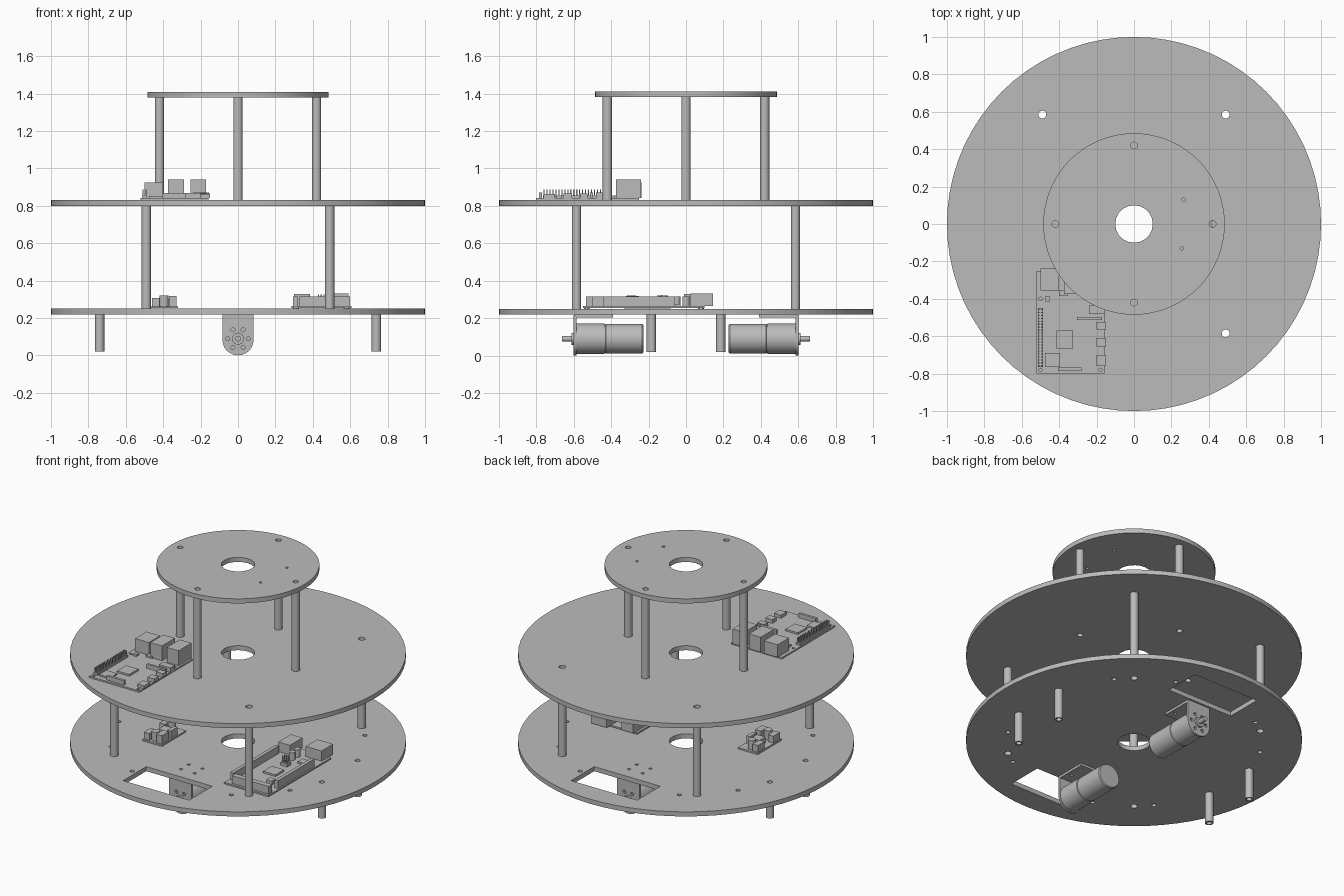
import bpy, bmesh, math
from mathutils import Matrix, Vector

cube = bpy.data.objects.get("Cube")
if cube:
    bpy.data.objects.remove(cube, do_unlink=True)

grey = bpy.data.materials.new("light_grey")
grey.use_nodes = True
grey.diffuse_color = (0.5, 0.5, 0.5, 1)
grey.node_tree.nodes["Principled BSDF"].inputs["Base Color"].default_value = (0.5, 0.5, 0.5, 1)


def finish(name, bm):
    """Turn a bmesh into a shaded grey object."""
    bmesh.ops.recalc_face_normals(bm, faces=bm.faces)
    mesh = bpy.data.meshes.new(name)
    bm.to_mesh(mesh)
    bm.free()
    mesh.materials.append(grey)
    mesh.shade_smooth()
    mesh.set_sharp_from_angle(angle=math.radians(30))
    obj = bpy.data.objects.new(name, mesh)
    bpy.context.collection.objects.link(obj)
    return obj


def add_box(bm, x, y, z):
    """Box from (low, high) pairs."""
    size = Vector((x[1] - x[0], y[1] - y[0], z[1] - z[0]))
    mid = Vector((sum(x), sum(y), sum(z))) / 2
    bmesh.ops.create_cube(bm, size=1, matrix=Matrix.Translation(mid) @ Matrix.Diagonal(size).to_4x4())


def add_cylinder(bm, x, y, z, radius, sides=24, turn=Matrix()):
    mid = Vector((x, y, sum(z) / 2))
    bmesh.ops.create_cone(bm, cap_ends=True, segments=sides, radius1=radius, radius2=radius,
                          depth=z[1] - z[0], matrix=Matrix.Translation(mid) @ turn)


def box(name, x, y, z):
    bm = bmesh.new()
    add_box(bm, x, y, z)
    return finish(name, bm)


def cylinder(name, x, y, z, radius, sides=24):
    bm = bmesh.new()
    add_cylinder(bm, x, y, z, radius, sides)
    return finish(name, bm)


def lathe(name, profile, matrix, closed=False, steps=32):
    """Spin a (radius, height) profile about local z."""
    bm = bmesh.new()
    verts = [bm.verts.new((r, 0, h)) for r, h in profile]
    edges = [bm.edges.new(pair) for pair in zip(verts, verts[1:])]
    if closed:
        edges.append(bm.edges.new((verts[-1], verts[0])))
    bmesh.ops.spin(bm, geom=verts + edges, axis=(0, 0, 1), cent=(0, 0, 0),
                   angle=math.tau, steps=steps, use_merge=True)
    bmesh.ops.remove_doubles(bm, verts=bm.verts, dist=0.0001)
    bm.transform(matrix)
    return finish(name, bm)


def tube(name, x, y, z, outer, inner):
    return lathe(name, [(inner, z[0]), (outer, z[0]), (outer, z[1]), (inner, z[1])],
                 Matrix.Translation((x, y, 0)), closed=True, steps=24)


def cut(obj, cutter_bm):
    """Subtract the cutter shapes and bake the result."""
    cutter = finish("cutter", cutter_bm)
    cutter.hide_render = True
    mod = obj.modifiers.new("holes", 'BOOLEAN')
    mod.object = cutter
    mod.solver = 'EXACT'
    graph = bpy.context.evaluated_depsgraph_get()
    baked = bpy.data.meshes.new_from_object(obj.evaluated_get(graph))
    obj.modifiers.clear()
    obj.data = baked
    baked.set_sharp_from_angle(angle=math.radians(30))
    bpy.data.objects.remove(cutter, do_unlink=True)


def deck(name, radius, z, holes, windows=()):
    """Round plate with a centre hole, (x, y, radius) holes and windows."""
    plate = cylinder(name, 0, 0, z, radius, 72)
    through = (z[0] - 0.05, z[1] + 0.05)
    bm = bmesh.new()
    add_cylinder(bm, 0, 0, through, 0.1, 20)
    for x, y, r in holes:
        add_cylinder(bm, x, y, through, r, 16)
    for x, y in windows:
        add_box(bm, x, y, through)
    cut(plate, bm)


# Positions shared by the posts and their holes
BOTTOM, MIDDLE, TOP = (0.22, 0.25), (0.8, 0.83), (1.38, 1.41)
lower = [(sx * 0.49, sy * 0.585) for sx in (-1, 1) for sy in (-1, 1)]
upper = [(0.42, 0), (-0.42, 0), (0, 0.42), (0, -0.42)]
feet = [(sx * 0.74, sy * 0.185) for sx in (-1, 1) for sy in (-1, 1)]
post_holes = [(x, y, 0.021) for x, y in lower]
upper_holes = [(x, y, 0.018) for x, y in upper]
ring = [(0.76 * math.cos(a), 0.76 * math.sin(a), 0.014)
        for a in map(math.radians, (41, 69, 122, 149, 221, 249, 302, 329))]
bracket_holes = [(sx * 0.05, sy * y, 0.01) for sx in (-1, 1) for sy in (-1, 1) for y in (0.44, 0.52)]

# Decks
deck("bottom_deck", 1, BOTTOM, post_holes + ring + bracket_holes + [(x, y, 0.016) for x, y in feet],
     [((-0.24, 0.24), (-0.85, -0.61)), ((-0.24, 0.24), (0.61, 0.85))])
deck("middle_deck", 1, MIDDLE, post_holes + upper_holes)
deck("top_deck", 0.485, TOP, upper_holes + [(0.265, 0.13, 0.009), (0.255, -0.13, 0.009)])

# Hollow posts and feet
for x, y in lower:
    tube("lower_post", x, y, (BOTTOM[1], MIDDLE[0]), 0.025, 0.021)
for x, y in upper:
    tube("upper_post", x, y, (MIDDLE[1], TOP[0]), 0.025, 0.018)
for x, y in feet:
    tube("foot", x, y, (0.02, BOTTOM[0]), 0.025, 0.016)

# Gear motors on L brackets, front and back
for side, word in ((-1, "front"), (1, "back")):
    outward = Matrix.Translation((0, 0, 0.09)) @ Matrix.Rotation(-side * math.pi / 2, 4, 'X')
    lathe(word + "_motor", [(0, 0.228), (0.074, 0.228), (0.079, 0.234), (0.079, 0.428), (0.076, 0.43),
                            (0.076, 0.434), (0.081, 0.436), (0.081, 0.586), (0, 0.586)], outward, steps=40)
    lathe(word + "_shaft", [(0, 0.58), (0.032, 0.58), (0.032, 0.612), (0.015, 0.612),
                            (0.015, 0.662), (0, 0.662)], outward, steps=20)
    # Upright tongue with a round lower end
    bm = bmesh.new()
    arc = [math.pi + math.pi * i / 20 for i in range(21)]
    outline = [(0.083 * math.cos(a), 0.084 + 0.083 * math.sin(a)) for a in arc]
    outline += [(0.083, 0.218), (-0.083, 0.218)]
    face = bm.faces.new([bm.verts.new((x, side * 0.586, z)) for x, z in outline])
    pushed = bmesh.ops.extrude_face_region(bm, geom=[face])["geom"]
    bmesh.ops.translate(bm, vec=(0, side * 0.014, 0),
                        verts=[v for v in pushed if isinstance(v, bmesh.types.BMVert)])
    tongue = finish(word + "_bracket_tongue", bm)
    bm = bmesh.new()
    for i in range(6):
        a = math.tau * i / 6
        add_cylinder(bm, 0.055 * math.cos(a), 0.09 + 0.055 * math.sin(a), (-1, 1), 0.011, 12)
    bm.transform(Matrix.Rotation(math.pi / 2, 4, 'X'))
    cut(tongue, bm)
    flange = box(word + "_bracket_flange", (-0.083, 0.083),
                 sorted((side * 0.39, side * 0.59)), (0.204, 0.219))
    bm = bmesh.new()
    for x, y, r in bracket_holes:
        add_cylinder(bm, x, y, (0.1, 0.3), r, 12)
    cut(flange, bm)


def components(prefix, base, parts):
    """Boxes standing on a board: name, x pair, y pair, height."""
    for name, x, y, height in parts:
        box(prefix + "_" + name, x, y, (base, base + height))


def pins(name, xs, y_range, count, z):
    bm = bmesh.new()
    for x in xs:
        for i in range(count):
            y = y_range[0] + (y_range[1] - y_range[0]) * i / (count - 1)
            add_box(bm, (x - 0.003, x + 0.003), (y - 0.003, y + 0.003), z)
    finish(name, bm)


# Computer board on the middle deck
board = box("computer_board", (-0.522, -0.157), (-0.8, -0.25), (0.832, 0.842))
bm = bmesh.new()
for x in (-0.5, -0.178):
    for y in (-0.78, -0.4):
        add_cylinder(bm, x, y, (0.8, 0.9), 0.009, 12)
cut(board, bm)
components("computer", 0.842, [
    ("network_port", (-0.5, -0.4), (-0.355, -0.237), 0.083),
    ("usb_port", (-0.375, -0.29), (-0.375, -0.24), 0.098),
    ("usb_port", (-0.255, -0.17), (-0.375, -0.24), 0.098),
    ("main_chip", (-0.415, -0.325), (-0.665, -0.57), 0.012),
    ("memory_chip", (-0.475, -0.395), (-0.765, -0.69), 0.01),
    ("audio_jack", (-0.24, -0.155), (-0.48, -0.435), 0.03),
    ("video_port", (-0.2, -0.15), (-0.565, -0.525), 0.025),
    ("video_port", (-0.2, -0.15), (-0.655, -0.61), 0.025),
    ("power_port", (-0.2, -0.15), (-0.76, -0.7), 0.02),
    ("camera_socket", (-0.305, -0.17), (-0.513, -0.498), 0.028),
    ("display_socket", (-0.405, -0.28), (-0.785, -0.768), 0.028),
    ("small_chip", (-0.475, -0.448), (-0.415, -0.388), 0.012),
    ("small_chip", (-0.4, -0.355), (-0.385, -0.355), 0.012),
    ("pin_header", (-0.514, -0.486), (-0.765, -0.45), 0.014)])
pins("computer_header_pins", (-0.507, -0.493), (-0.758, -0.457), 20, (0.85, 0.888))

# Controller board on the bottom deck
box("controller_board", (0.285, 0.607), (-0.55, 0.1), (0.255, 0.265))
components("controller", 0.265, [
    ("side_header", (0.295, 0.318), (-0.5, -0.03), 0.05),
    ("side_header", (0.575, 0.598), (-0.44, -0.06), 0.05),
    ("end_header", (0.33, 0.598), (-0.535, -0.5), 0.05),
    ("usb_port", (0.475, 0.59), (0.025, 0.145), 0.067),
    ("power_jack", (0.3, 0.385), (-0.01, 0.12), 0.063),
    ("main_chip", (0.4, 0.49), (-0.31, -0.22), 0.012),
    ("serial_chip", (0.49, 0.54), (-0.08, -0.03), 0.012),
    ("program_header", (0.42, 0.47), (-0.16, -0.12), 0.02),
    ("reset_button", (0.5, 0.54), (-0.42, -0.38), 0.025)])
pins("controller_program_pins", (0.43, 0.445, 0.46), (-0.15, -0.13), 2, (0.28, 0.325))
for y in (-0.05, 0.0):
    cylinder("controller_capacitor", 0.43, y, (0.265, 0.315), 0.02, 20)
for x in (0.31, 0.58):
    for y in (-0.53, 0.08):
        cylinder("controller_spacer", x, y, (0.25, 0.256), 0.015, 12)

# Motor driver board on the bottom deck
box("driver_board", (-0.465, -0.322), (-0.33, -0.08), (0.253, 0.263))
components("driver", 0.263, [
    ("terminal", (-0.46, -0.42), (-0.32, -0.25), 0.045),
    ("terminal", (-0.37, -0.328), (-0.32, -0.25), 0.055),
    ("terminal", (-0.46, -0.42), (-0.16, -0.09), 0.045),
    ("coil", (-0.42, -0.36), (-0.225, -0.165), 0.04),
    ("trim_block", (-0.355, -0.33), (-0.225, -0.155), 0.05)])
for y in (-0.29, -0.12):
    cylinder("driver_capacitor", -0.395, y, (0.263, 0.322), 0.024, 20)
